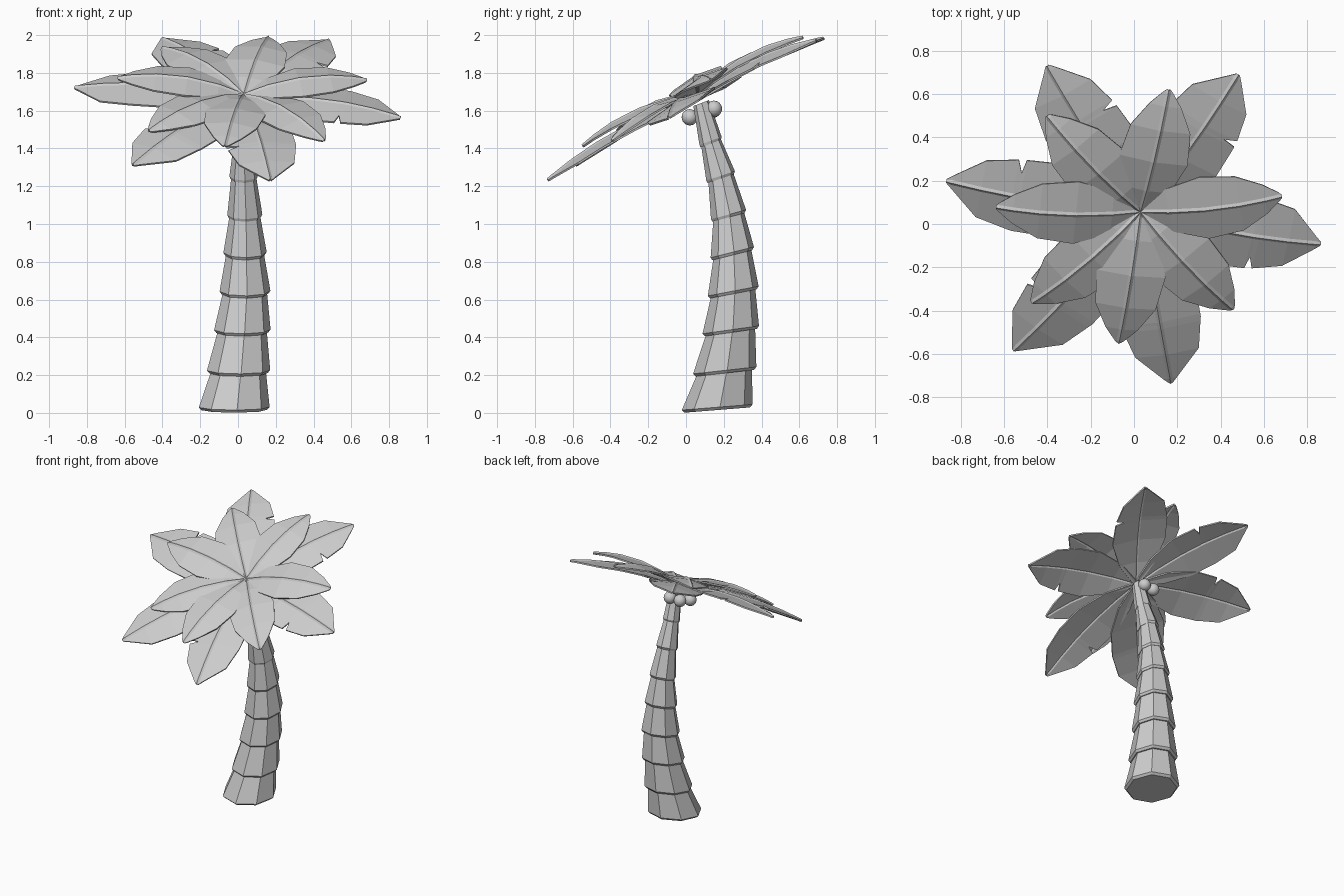
import bpy, bmesh, math
from mathutils import Vector

if "Cube" in bpy.data.objects:
    bpy.data.objects.remove(bpy.data.objects["Cube"])

CROWN_UP = Vector((0.03, -0.46, 0.89)).normalized()


def finish(bm, name):
    bmesh.ops.recalc_face_normals(bm, faces=bm.faces[:])
    mesh = bpy.data.meshes.new(name)
    bm.to_mesh(mesh)
    bm.free()
    obj = bpy.data.objects.new(name, mesh)
    bpy.context.collection.objects.link(obj)
    return obj


def trunk_segment(index, low, high):
    """Octagonal collar, wide at the bottom and narrow at the top."""
    bm = bmesh.new()
    rings = []
    for (x, y, z, r, slope), lift, scale in (
            (low, -0.015, 0.92), (low, 0.0, 1.0), (high, 0.0, 0.86)):
        ring = []
        for k in range(8):
            a = math.tau * k / 8 + 0.08
            dx, dy = r * scale * math.cos(a), r * scale * math.sin(a)
            ring.append(bm.verts.new((x + dx, y + dy, z + lift + slope * dy)))
        rings.append(ring)
    for a, b in zip(rings, rings[1:]):
        for k in range(8):
            j = (k + 1) % 8
            bm.faces.new((a[k], a[j], b[j], b[k]))
    bm.faces.new(rings[0])
    bm.faces.new(rings[-1])
    finish(bm, f"trunk_segment_{index}")


def leaf(name, base, tip, profile, arch):
    """Arched leaf with a raised midrib; profile rows are (t, left, right)."""
    base, tip = Vector(base), Vector(tip)
    side = CROWN_UP.cross(tip - base).normalized()
    bm = bmesh.new()
    rows = []
    for t, left, right in profile:
        p = base.lerp(tip, t) + CROWN_UP * arch * 4 * t * (1 - t)
        rib = min(0.011, left * 0.5)
        section = ((left, -0.13 * left), (rib, 0), (0, 0.008),
                   (-rib, 0), (-right, -0.13 * right))
        rows.append([bm.verts.new(p + side * w + CROWN_UP * h) for w, h in section])
    for a, b in zip(rows, rows[1:]):
        for k in range(4):
            bm.faces.new((a[k], a[k + 1], b[k + 1], b[k]))
    obj = finish(bm, name)
    solid = obj.modifiers.new("thickness", "SOLIDIFY")
    solid.thickness = 0.01
    solid.offset = 0


# Trunk: x, y, z, radius, tilt of each ring
RINGS = [(-0.02, 0.165, 0.03, 0.188, 0.08), (0.003, 0.205, 0.225, 0.168, 0.11),
         (0.023, 0.237, 0.44, 0.150, 0.14), (0.037, 0.25, 0.645, 0.135, 0.19),
         (0.037, 0.245, 0.85, 0.115, 0.25), (0.036, 0.225, 1.05, 0.093, 0.27),
         (0.03, 0.183, 1.255, 0.076, 0.33), (0.03, 0.13, 1.44, 0.059, 0.36),
         (0.03, 0.08, 1.64, 0.048, 0.38)]
for i, (lo, hi) in enumerate(zip(RINGS, RINGS[1:])):
    trunk_segment(i + 1, lo, hi)

# Upper layer of leaves
UPPER = [(0, .015, .015), (.2, .11, .11), (.45, .16, .16), (.7, .14, .14),
         (.88, .075, .075), (.98, .022, .022), (1, .008, .008)]
UPPER_TIPS = [(0.16, 0.62, 1.985), (-0.40, 0.50, 1.93), (-0.635, 0.08, 1.77),
              (-0.47, -0.36, 1.49), (-0.07, -0.545, 1.41),
              (0.455, -0.39, 1.44), (0.68, 0.13, 1.76)]
for i, tip in enumerate(UPPER_TIPS):
    leaf(f"upper_leaf_{i + 1}", (0.03, 0.06, 1.68), tip, UPPER, 0.055)

# Lower layer of leaves, longer and with a torn notch on one side
LOWER = [(0, .02, .02), (.2, .13, .13), (.42, .19, .19), (.62, .19, .18),
         (.635, .19, .115), (.66, .185, .175), (.82, .155, .14),
         (.97, .032, .032), (1, .008, .008)]
LOWER_TIPS = [(0.48, 0.69, 1.97), (-0.40, 0.73, 1.98), (-0.865, 0.20, 1.72),
              (-0.555, -0.58, 1.31), (0.17, -0.73, 1.23), (0.86, -0.09, 1.56)]
for i, tip in enumerate(LOWER_TIPS):
    leaf(f"lower_leaf_{i + 1}", (0.03, 0.06, 1.655), tip, LOWER, 0.05)

# Round nuts under the crown
for i, pos in enumerate([(0.03, 0.148, 1.61), (-0.05, 0.143, 1.605), (-0.05, 0.02, 1.565)]):
    bpy.ops.mesh.primitive_uv_sphere_add(segments=20, ring_count=12, radius=0.043, location=pos)
    bpy.context.object.name = f"nut_{i + 1}"
    bpy.ops.object.shade_smooth()
